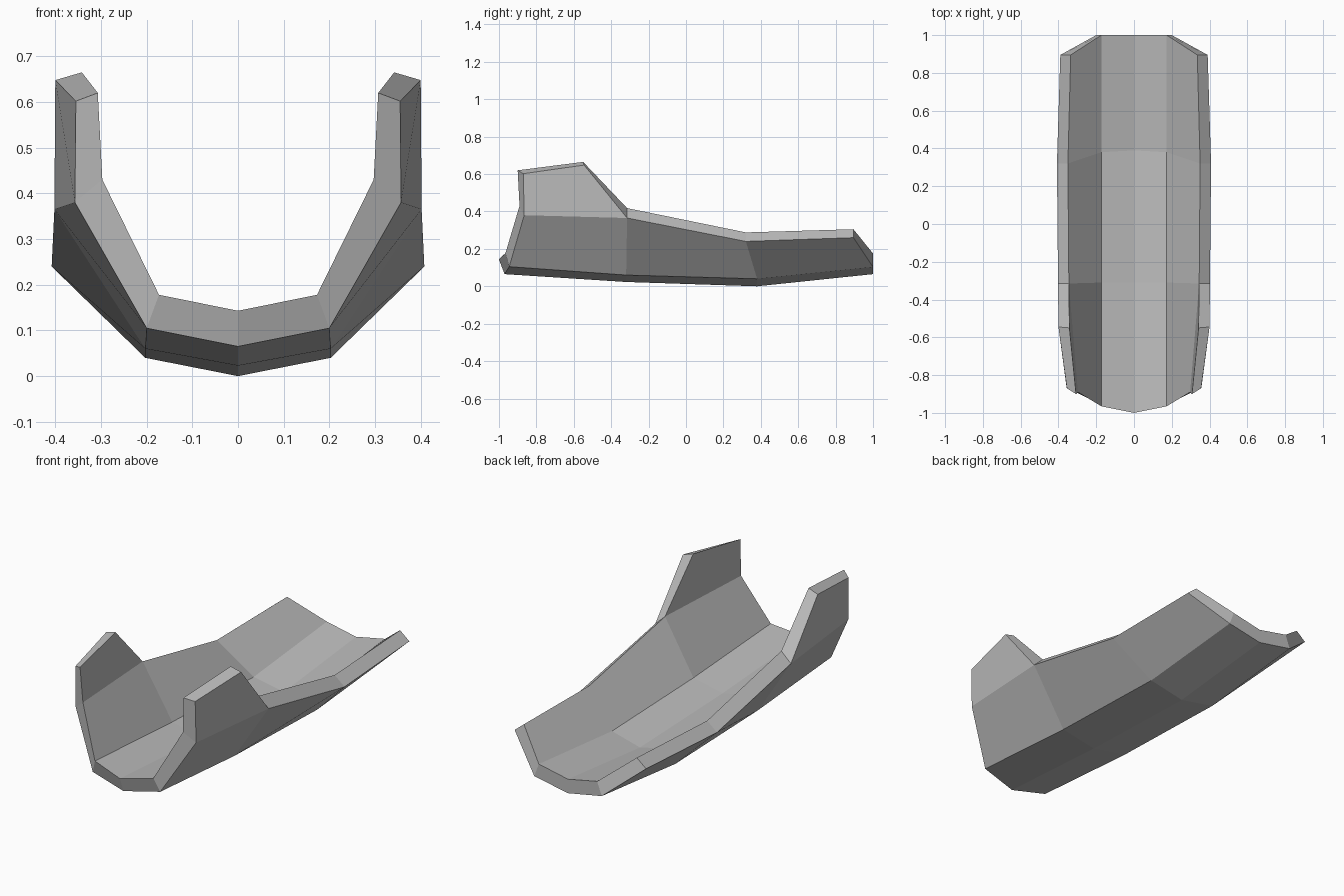
import bpy
import bmesh
from mathutils import Vector

cube = bpy.data.objects.get("Cube")
if cube:
    bpy.data.objects.remove(cube, do_unlink=True)

# One flat grey for the whole shell
grey = bpy.data.materials.new("plain grey")
grey.use_nodes = True
colour = (0.5, 0.5, 0.5, 1)
grey.diffuse_color = colour
grey.node_tree.nodes["Principled BSDF"].inputs["Base Color"].default_value = colour

# Half cross-sections from front to back: keel, lower bend, upper rim
OUTER = [
    [(0, -.97, .065), (.2, -.945, .105), (.357, -.865, .38)],
    [(0, -.32, .023), (.203, -.32, .06), (.402, -.315, .365)],
    [(0, .38, 0), (.203, .38, .04), (.408, .32, .24)],
    [(0, 1, .065), (.2, 1, .103), (.39, .895, .26)],
]
INNER = [
    [(0, -1, .143), (.173, -.965, .178), (.297, -.89, .43)],
    [(0, -.31, .1), (.173, -.31, .137), (.345, -.315, .418)],
    [(0, .39, .077), (.173, .38, .115), (.35, .32, .288)],
    [(0, 1, .14), (.173, 1, .175), (.335, .895, .305)],
]

# Raised side wing at the front: its top front and top rear corners
OUTER_WING = [(.355, -.87, .602), (.4, -.545, .648)]
INNER_WING = [(.307, -.9, .62), (.342, -.55, .665)]


def add_skin(bm, sections, wing):
    """Make one skin and return its open border, keel to keel."""
    rows = [[bm.verts.new(Vector(p)) for p in row] for row in sections]
    tips = [bm.verts.new(Vector(p)) for p in wing]
    for near, far in zip(rows, rows[1:]):
        for i in range(len(near) - 1):
            bm.faces.new((near[i], near[i + 1], far[i + 1], far[i]))
    bm.faces.new((rows[0][-1], tips[0], tips[1], rows[1][-1]))
    rim = [row[-1] for row in rows[1:-1]]
    return rows[0] + tips + rim + rows[-1][::-1]


# Two skins joined along the border by a rim strip
bm = bmesh.new()
outer = add_skin(bm, OUTER, OUTER_WING)
inner = add_skin(bm, INNER, INNER_WING)
for a, b, c, d in zip(outer, outer[1:], inner[1:], inner):
    bm.faces.new((a, b, c, d))

# Mirror the half across the keel and weld the seam
half = list(bm.verts) + list(bm.edges) + list(bm.faces)
bmesh.ops.mirror(bm, geom=half, axis="X", merge_dist=.001)
bmesh.ops.remove_doubles(bm, verts=bm.verts, dist=.001)
bmesh.ops.recalc_face_normals(bm, faces=bm.faces)

mesh = bpy.data.meshes.new("curved_shell")
bm.to_mesh(mesh)
bm.free()
mesh.materials.append(grey)
shell = bpy.data.objects.new("curved_shell", mesh)
bpy.context.collection.objects.link(shell)
